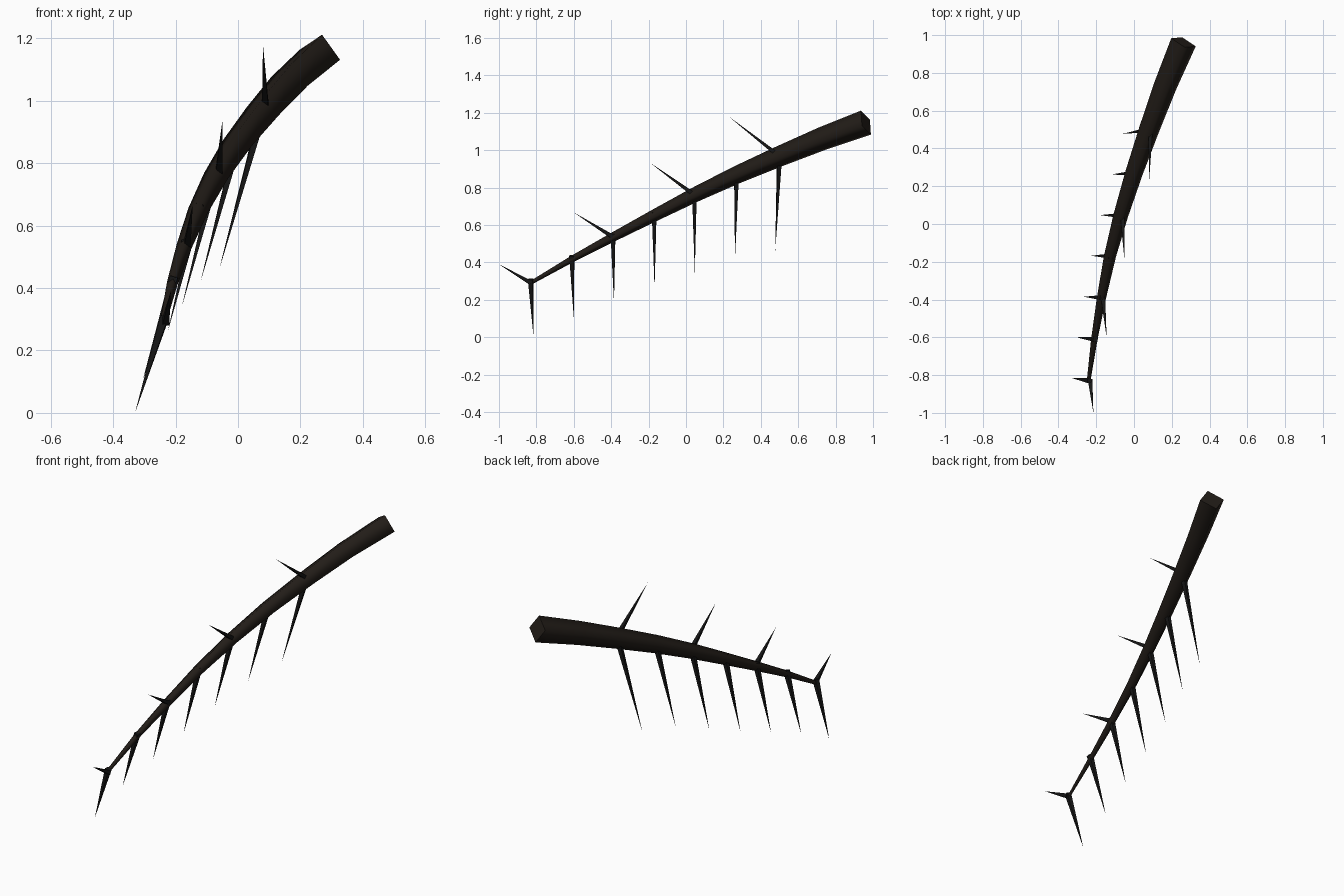
import bpy, bmesh, math
from mathutils import Vector

if "Cube" in bpy.data.objects:
    bpy.data.objects.remove(bpy.data.objects["Cube"])


def material(name, rgb):
    m = bpy.data.materials.new(name)
    m.diffuse_color = (*rgb, 1)
    m.use_nodes = True
    m.node_tree.nodes["Principled BSDF"].inputs["Base Color"].default_value = m.diffuse_color
    return m


bark = material("dark_bark", (0.016, 0.012, 0.009))
thorn_mat = material("black_thorn", (0.008, 0.008, 0.008))


def tube(name, points, radii, roll, mat, smooth):
    """Four-sided capped tube along a path; a zero radius makes a point."""
    bm = bmesh.new()
    pts = [Vector(p) for p in points]
    rings = []
    for i, p in enumerate(pts):
        t = (pts[min(i + 1, len(pts) - 1)] - pts[max(i - 1, 0)]).normalized()
        side = t.cross(Vector((0, 0, 1))).normalized()
        up = side.cross(t)
        if radii[i] == 0:
            rings.append([bm.verts.new(p)] * 4)
            continue
        rings.append([bm.verts.new(p + radii[i] * (
            side * math.cos(roll + k * math.pi / 2) + up * math.sin(roll + k * math.pi / 2)))
            for k in range(4)])
    for a, b in zip(rings, rings[1:]):
        for k in range(4):
            j = (k + 1) % 4
            quad = list(dict.fromkeys([a[k], a[j], b[j], b[k]]))
            bm.faces.new(quad).smooth = smooth
    for ring in (rings[0], rings[-1]):
        if len(set(ring)) == 4:
            bm.faces.new(ring)
    # keep the cut ends crisp
    for e in bm.edges:
        if len({f.smooth for f in e.link_faces}) > 1:
            e.smooth = False
    bmesh.ops.recalc_face_normals(bm, faces=bm.faces)
    me = bpy.data.meshes.new(name)
    bm.to_mesh(me)
    bm.free()
    me.materials.append(mat)
    ob = bpy.data.objects.new(name, me)
    bpy.context.collection.objects.link(ob)
    return ob


# Arched, tapering limb
path = [(-0.24, -0.83, 0.29), (-0.21, -0.61, 0.417), (-0.172, -0.39, 0.535),
        (-0.127, -0.17, 0.65), (-0.07, 0.045, 0.76), (0.0, 0.27, 0.867),
        (0.08, 0.5, 0.967), (0.165, 0.73, 1.062), (0.262, 0.962, 1.147)]
radii = [0.010 + 0.060 * i / 8 for i in range(9)]
tube("limb", path, radii, math.radians(-14), bark, True)

# Long thorns hanging below the limb, one at each of the first seven points
low_tips = [(-0.33, -0.815, 0.0), (-0.305, -0.6, 0.105), (-0.265, -0.385, 0.185),
            (-0.225, -0.168, 0.26), (-0.18, 0.047, 0.34), (-0.12, 0.262, 0.42),
            (-0.06, 0.477, 0.46)]
for i, tip in enumerate(low_tips):
    base, tip = Vector(path[i]), Vector(tip)
    base -= (tip - base).normalized() * 0.02
    tube(f"lower_thorn_{i + 1}", [base, tip], [0.018, 0], math.pi / 4, thorn_mat, False)

# Shorter thorns leaning forward above the limb, at every other point
high_tips = [(-0.215, -1.0, 0.39), (-0.145, -0.6, 0.667), (-0.05, -0.195, 0.935),
             (0.08, 0.228, 1.18)]
for i, tip in enumerate(high_tips):
    base = Vector(path[2 * i]) + Vector((0.008, 0, 0))
    tube(f"upper_thorn_{i + 1}", [base, tip], [0.016, 0], math.pi / 4, thorn_mat, False)
